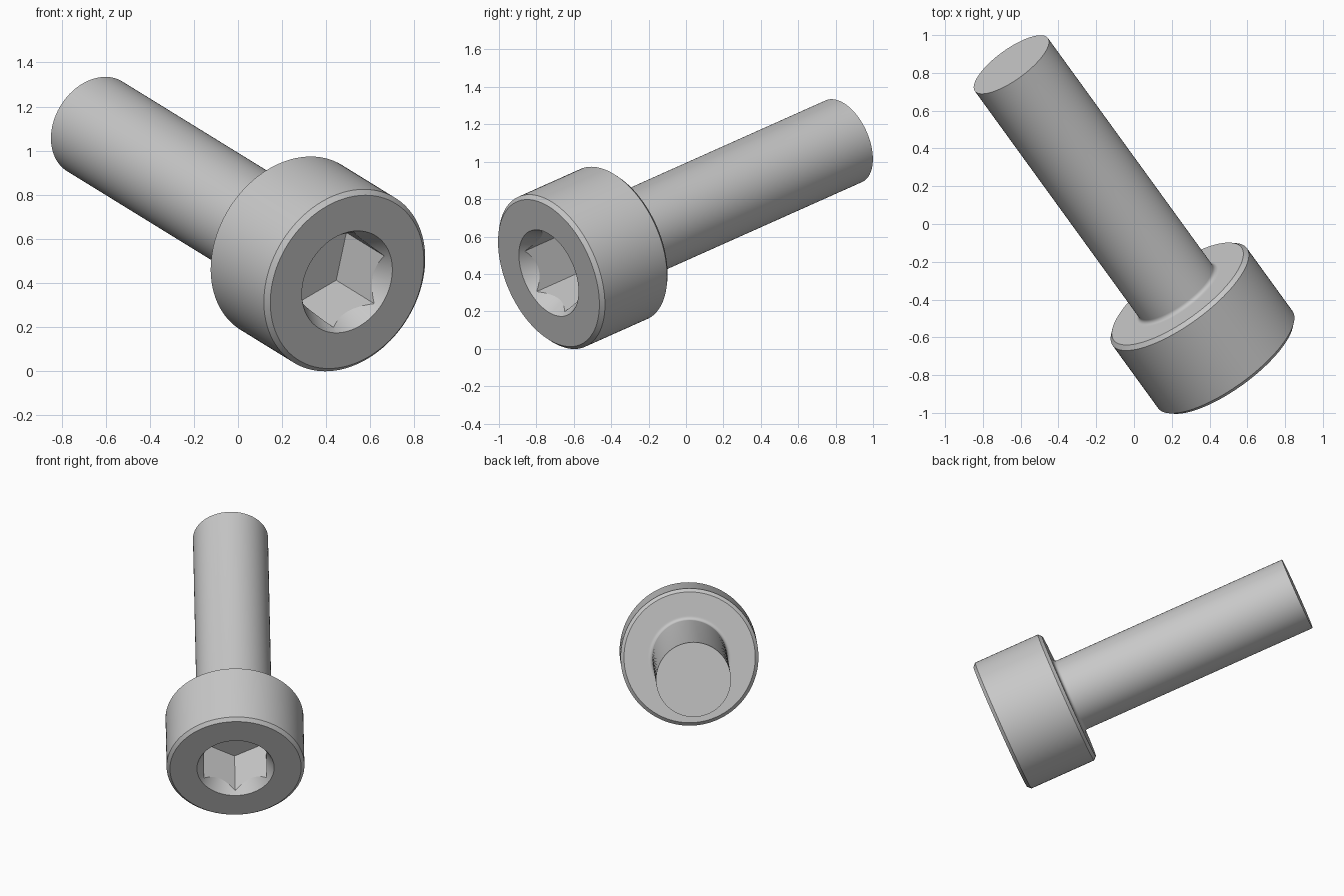
import bpy, bmesh, math
from math import sin, cos, pi, radians
from mathutils import Vector, Matrix

cube = bpy.data.objects.get("Cube")
if cube:
    bpy.data.objects.remove(cube, do_unlink=True)

SEGMENTS = 96
HEAD_R, SHANK_R = 0.439, 0.239
HEAD_H, LENGTH = 0.479, 2.073
CHAMFER, FILLET = 0.021, 0.022
SOCKET_R, SOCKET_DEPTH = 0.23, 0.34


def lathe(name, profile, sides=SEGMENTS, turn=0.0):
    """Capped solid of revolution about z from (radius, height) points."""
    bm = bmesh.new()
    rings = []
    for r, z in profile:
        angles = [turn + 2 * pi * i / sides for i in range(sides)]
        rings.append([bm.verts.new((r * cos(a), r * sin(a), z)) for a in angles])
    for a, b in zip(rings, rings[1:]):
        for i in range(sides):
            j = (i + 1) % sides
            bm.faces.new((a[i], a[j], b[j], b[i]))
    bm.faces.new(rings[0][::-1])
    bm.faces.new(rings[-1])
    bmesh.ops.recalc_face_normals(bm, faces=bm.faces)
    mesh = bpy.data.meshes.new(name)
    bm.to_mesh(mesh)
    bm.free()
    obj = bpy.data.objects.new(name, mesh)
    bpy.context.collection.objects.link(obj)
    return obj


# Head and shank as one turned body, with a small fillet under the head
fillet = [(SHANK_R + FILLET * (1 - sin(a)), HEAD_H + FILLET * (1 - cos(a)))
          for a in (pi / 2 * i / 6 for i in range(7))]
body = lathe("screw_body", [
    (HEAD_R - CHAMFER, 0), (HEAD_R, CHAMFER),
    (HEAD_R, HEAD_H - CHAMFER), (HEAD_R - CHAMFER, HEAD_H),
    (SHANK_R + FILLET + 0.006, HEAD_H), *fillet, (SHANK_R, LENGTH)])

# Socket cutters: conical countersink, then the hexagonal recess
slope = math.tan(radians(30))
rim = 0.246
countersink = lathe("countersink_cutter", [
    (rim + 0.02 * slope, -0.02), (rim - 0.097 * slope, 0.097)])
recess = lathe("hex_cutter", [(SOCKET_R, -0.03), (SOCKET_R, SOCKET_DEPTH)],
               sides=6, turn=pi / 2)

bpy.ops.object.select_all(action='DESELECT')
bpy.context.view_layer.objects.active = body
body.select_set(True)
for cutter in (countersink, recess):
    cutter.hide_render = True
    mod = body.modifiers.new(cutter.name, 'BOOLEAN')
    mod.operation, mod.solver, mod.object = 'DIFFERENCE', 'EXACT', cutter
    bpy.ops.object.modifier_apply(modifier=mod.name)
    bpy.data.objects.remove(cutter, do_unlink=True)

bpy.ops.object.shade_smooth_by_angle(angle=radians(25))

# Plain steel colour
steel = bpy.data.materials.new("light_grey_steel")
steel.use_nodes = True
grey = (0.58, 0.58, 0.58, 1)
steel.diffuse_color = grey
steel.node_tree.nodes["Principled BSDF"].inputs["Base Color"].default_value = grey
body.data.materials.clear()
body.data.materials.append(steel)

# Tilt the screw axis, keeping a socket corner pointing straight up
axis = Vector((-1.145, 1.579, 0.7055)).normalized()
up = (Vector((0, 0, 1)) - axis * axis.z).normalized()
side = up.cross(axis)
tilt = Matrix((side, up, axis)).transposed().to_4x4()
body.matrix_world = Matrix.Translation((0.495, -0.734, 0.4045)) @ tilt
